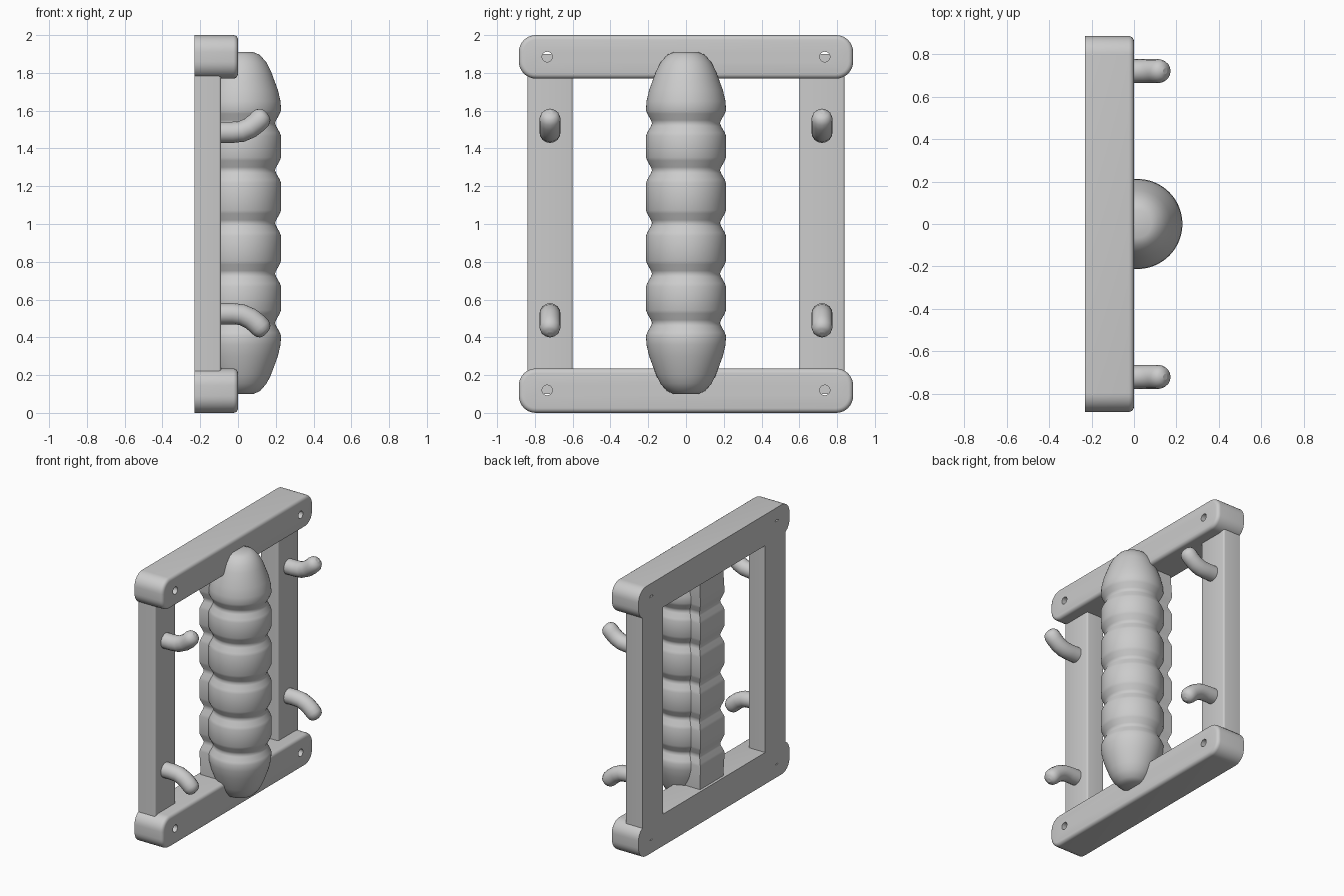
import bpy, bmesh, math
from mathutils import Vector

if "Cube" in bpy.data.objects:
    bpy.data.objects.remove(bpy.data.objects["Cube"], do_unlink=True)

grey = bpy.data.materials.new("plain_grey")
grey.use_nodes = True
colour = (0.6, 0.6, 0.6, 1)
grey.diffuse_color = colour
grey.node_tree.nodes["Principled BSDF"].inputs["Base Color"].default_value = colour

MID_Z = 1.005


def finish(name, bm, angle=35):
    bmesh.ops.recalc_face_normals(bm, faces=bm.faces)
    mesh = bpy.data.meshes.new(name)
    bm.to_mesh(mesh)
    bm.free()
    obj = bpy.data.objects.new(name, mesh)
    bpy.context.collection.objects.link(obj)
    mesh.materials.append(grey)
    bpy.ops.object.select_all(action="DESELECT")
    obj.select_set(True)
    bpy.context.view_layer.objects.active = obj
    bpy.ops.object.shade_smooth_by_angle(angle=math.radians(angle))
    return obj


def box(x0, x1, y0, y1, z0, z1):
    bm = bmesh.new()
    bmesh.ops.create_cube(bm, size=1)
    for v in bm.verts:
        v.co = Vector(((x0 + x1) / 2 + v.co.x * (x1 - x0),
                       (y0 + y1) / 2 + v.co.y * (y1 - y0),
                       (z0 + z1) / 2 + v.co.z * (z1 - z0)))
    return bm


def bevel(bm, test, size, segments):
    edges = [e for e in bm.edges if test(*e.verts)]
    bmesh.ops.bevel(bm, geom=edges, offset=size, segments=segments,
                    profile=0.5, affect="EDGES")


def bore(obj, y, z, radius):
    bpy.ops.mesh.primitive_cylinder_add(vertices=24, radius=radius, depth=1,
                                        location=(0, y, z), rotation=(0, math.pi / 2, 0))
    cutter = bpy.context.object
    cutter.hide_render = True
    mod = obj.modifiers.new("hole", "BOOLEAN")
    mod.operation, mod.object, mod.solver = "DIFFERENCE", cutter, "EXACT"
    bpy.context.view_layer.objects.active = obj
    bpy.ops.object.modifier_apply(modifier=mod.name)
    bpy.data.objects.remove(cutter, do_unlink=True)


def stack(name, profile, section, angle):
    """Skin copies of a cross-section scaled along z by the profile."""
    bm = bmesh.new()
    rings = [[bm.verts.new(section(r, i) + (z,)) for i in range(section.sides)]
             for r, z in profile]
    for a, b in zip(rings, rings[1:]):
        for i in range(section.sides):
            j = (i + 1) % section.sides
            bm.faces.new((a[i], a[j], b[j], b[i]))
    bm.faces.new(rings[0])
    bm.faces.new(rings[-1])
    return finish(name, bm, angle)


# Top and bottom bars: rounded ends, softened front rim, two screw holes each
for name, z0, z1, hole_z in (("bottom_bar", 0, 0.235, 0.12), ("top_bar", 1.77, 2, 1.885)):
    bm = box(-0.23, 0, -0.885, 0.885, z0, z1)
    bevel(bm, lambda a, b: abs(a.co.x - b.co.x) > 0.1, 0.09, 8)
    bevel(bm, lambda a, b: min(a.co.x, b.co.x) > -0.001, 0.025, 4)
    bar = finish(name, bm)
    for side in (-1, 1):
        bore(bar, side * 0.735, hole_z, 0.027)

# Side posts
for side, label in ((-1, "right"), (1, "left")):
    y0, y1 = sorted((side * 0.6, side * 0.84))
    bm = box(-0.23, -0.09, y0, y1, 0.1, 1.9)
    bevel(bm, lambda a, b: min(a.co.x, b.co.x) > -0.1 and abs(a.co.z - b.co.z) > 1, 0.012, 3)
    finish("post_" + label, bm)

# Ribbed grip: bulges separated by rounded necks, domed ends
BULGE, NECK = 0.212, 0.18
necks = [0.476, 0.737, 1.005, 1.285, 1.534]
ribs = []
for z in necks:
    ribs += [(BULGE, z - 0.068), (BULGE - 0.007, z - 0.05), (NECK + 0.006, z - 0.016),
             (NECK, z), (NECK + 0.006, z + 0.016), (BULGE - 0.007, z + 0.05), (BULGE, z + 0.068)]
bottom = [(0.065, 0.1), (0.1, 0.115), (0.135, 0.155), (0.158, 0.2), (0.195, 0.3), (0.209, 0.36)]
top = [(r, 2 * MID_Z - z) for r, z in reversed(bottom)]


def circle(r, i):
    a = 2 * math.pi * i / circle.sides
    return (0.016 + r * math.cos(a), r * math.sin(a))


circle.sides = 64
stack("grip", bottom + ribs + top, circle, 50)


# Squared ribbed spine behind the grip
def square(r, i):
    a = math.pi / 4 + math.pi / 2 * i
    h = r * 0.95
    return (-0.075 + h * math.cos(a), h * math.sin(a))


square.sides = 4
stack("grip_spine", [(0.2, 0.2)] + ribs + [(0.2, 1.8)], square, 30)

# Four curved pegs, upper pair bending up and lower pair bending down
path = [(-0.13, 1.485), (-0.03, 1.485), (0.02, 1.49), (0.065, 1.51), (0.1, 1.537),
        (0.12, 1.558), (0.134, 1.578), (0.142, 1.588), (0.147, 1.593)]
radii = [1, 1, 1, 1, 1, 1, 0.85, 0.6, 0.25]
for side, label in ((-1, "right"), (1, "left")):
    for flip, level in ((1, "upper"), (-1, "lower")):
        curve = bpy.data.curves.new("peg", "CURVE")
        curve.dimensions = "3D"
        curve.bevel_depth = 0.056
        curve.bevel_resolution = 6
        curve.use_fill_caps = True
        spline = curve.splines.new("POLY")
        spline.points.add(len(path) - 1)
        for p, (x, z), r in zip(spline.points, path, radii):
            p.co = (x, side * 0.72, MID_Z + flip * (z - MID_Z), 1)
            p.radius = r
        spline.use_smooth = True
        curve.materials.append(grey)
        peg = bpy.data.objects.new(f"peg_{level}_{label}", curve)
        bpy.context.collection.objects.link(peg)
